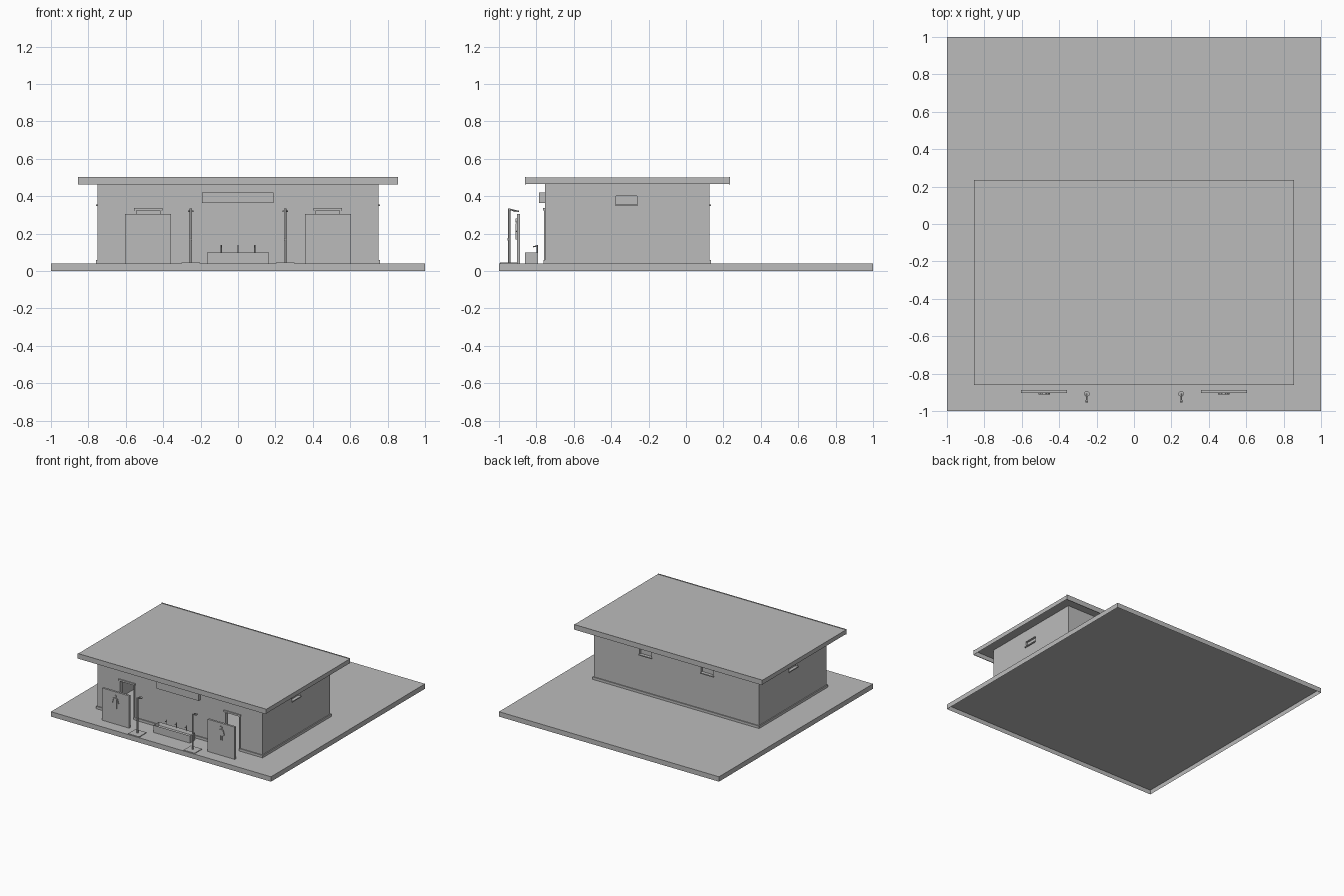
import bpy
import bmesh
import math
from mathutils import Vector, Matrix

cube = bpy.data.objects.get("Cube")
if cube:
    bpy.data.objects.remove(cube, do_unlink=True)

grey = bpy.data.materials.new("plain grey")
grey.use_nodes = True
grey.diffuse_color = (0.5, 0.5, 0.5, 1)
grey.node_tree.nodes["Principled BSDF"].inputs["Base Color"].default_value = (0.5, 0.5, 0.5, 1)


def finish(name, bm):
    bmesh.ops.recalc_face_normals(bm, faces=bm.faces)
    mesh = bpy.data.meshes.new(name)
    bm.to_mesh(mesh)
    bm.free()
    mesh.materials.append(grey)
    ob = bpy.data.objects.new(name, mesh)
    bpy.context.collection.objects.link(ob)
    return ob


def box(name, x, y, z, hollow=None, rim=0.005, depth=0.0):
    """Box from (min, max) pairs; hollow 1 or -1 sinks the top or the bottom face."""
    bm = bmesh.new()
    bmesh.ops.create_cube(bm, size=1)
    for v in bm.verts:
        v.co = [r[0] + (c + 0.5) * (r[1] - r[0]) for c, r in zip(v.co, (x, y, z))]
    if hollow:
        bm.normal_update()
        face = max(bm.faces, key=lambda f: f.normal.z * hollow)
        bmesh.ops.inset_region(bm, faces=[face], thickness=rim)
        for v in face.verts:
            v.co.z -= hollow * depth
    return finish(name, bm)


def rod(name, a, b, radius, sides=12):
    a, b = Vector(a), Vector(b)
    bm = bmesh.new()
    turn = (b - a).to_track_quat("Z", "Y").to_matrix().to_4x4()
    bmesh.ops.create_cone(bm, cap_ends=True, segments=sides, radius1=radius, radius2=radius,
                          depth=(b - a).length, matrix=Matrix.Translation((a + b) / 2) @ turn)
    return finish(name, bm)


def plate(name, points, y, thick):
    """Flat outline in x and z, standing upright at y and extruded forward."""
    bm = bmesh.new()
    face = bm.faces.new([bm.verts.new((px, y, pz)) for px, pz in points])
    new = bmesh.ops.extrude_face_region(bm, geom=[face])["geom"]
    bmesh.ops.translate(bm, vec=(0, -thick, 0),
                        verts=[v for v in new if isinstance(v, bmesh.types.BMVert)])
    return finish(name, bm)


def cut(target, cutter):
    mod = target.modifiers.new("cut", "BOOLEAN")
    mod.operation = "DIFFERENCE"
    mod.solver = "EXACT"
    mod.object = cutter
    cutter.hide_render = True
    bpy.context.view_layer.objects.active = target
    bpy.ops.object.modifier_apply(modifier=mod.name)
    bpy.data.objects.remove(cutter, do_unlink=True)


# Ground slab and roof, both open underneath
G = 0.04
box("ground_slab", (-1, 1), (-1, 1), (0, G), -1, 0.004, 0.034)
box("roof", (-0.855, 0.855), (-0.855, 0.23), (0.465, 0.5), -1, 0.004, 0.03)
for name, y in (("front_fascia", -0.86), ("back_fascia", 0.23)):
    box(name, (-0.855, 0.855), (y, y + 0.005), (0.462, 0.504))

# Hollow building with door and window openings
W, F, B, T = 0.75, -0.755, 0.125, 0.03
walls = box("walls", (-W, W), (F, B), (G, 0.495))
cut(walls, box("room_cutter", (-W + T, W - T), (F + T, B - T), (G - 0.01, 0.52)))
for side in (-1, 1):
    d = side * 0.48
    cut(walls, box("door_cutter", (d - 0.065, d + 0.065), (F - 0.05, F + 0.06), (G - 0.01, 0.325)))
    w = side * 0.28
    cut(walls, box("window_cutter", (w - 0.055, w + 0.055), (B - 0.06, B + 0.05), (0.355, 0.4)))
    xs = sorted((side * (W - 0.06), side * (W + 0.05)))
    cut(walls, box("side_window_cutter", xs, (-0.373, -0.263), (0.355, 0.4)))
box("partition", (-0.015, 0.015), (F + T, B - T), (G, 0.49))

for side, label in ((-1, "right"), (1, "left")):
    # Windows: recessed pane and projecting sill
    w = side * 0.28
    box(label + "_back_pane", (w - 0.055, w + 0.055), (B - 0.025, B - 0.017), (0.355, 0.4))
    box(label + "_back_sill", (w - 0.06, w + 0.06), (B - 0.017, B + 0.009), (0.349, 0.357))
    xs = sorted((side * (W - 0.025), side * (W - 0.017)))
    box(label + "_side_pane", xs, (-0.373, -0.263), (0.355, 0.4))
    xs = sorted((side * (W - 0.017), side * (W + 0.009)))
    box(label + "_side_sill", xs, (-0.378, -0.258), (0.349, 0.357))

    # Door frame
    d = side * 0.48
    for edge in (-1, 1):
        xs = sorted((d + edge * 0.062, d + edge * 0.072))
        box(label + "_door_jamb", xs, (F - 0.005, F + T), (G, 0.325))
    box(label + "_door_header", (d - 0.076, d + 0.076), (F - 0.009, F + T), (0.323, 0.337))

    # Skirting on the side and on the front beside the door
    xs = sorted((side * W, side * (W + 0.008)))
    box(label + "_skirting", xs, (F - 0.008, B + 0.008), (G, 0.06))
    xs = sorted((d + side * 0.072, side * W))
    box(label + "_front_skirting", xs, (F - 0.008, F), (G, 0.06))

    # Privacy screen
    box(label + "_screen", (d - 0.123, d + 0.123), (-0.904, -0.887), (G, 0.305))

    # Shower: tray, post, arm and head
    s = side * 0.252
    box(label + "_shower_tray", (s - 0.05, s + 0.05), (-0.995, -0.9), (G, 0.045))
    rod(label + "_shower_post", (s, -0.945, G), (s, -0.945, 0.335), 0.006)
    rod(label + "_shower_arm", (s, -0.947, 0.33), (s, -0.908, 0.322), 0.004)
    rod(label + "_shower_head", (s, -0.908, 0.316), (s, -0.908, 0.323), 0.015, 20)
    rod(label + "_shower_valve", (s, -0.955, 0.17), (s, -0.94, 0.17), 0.006)

    # Raised figure on the screen
    y, thick = -0.904, 0.007
    rod(label + "_figure_head", (d, y, 0.27), (d, y - thick, 0.27), 0.011, 16)
    hip = 0.014 if side < 0 else 0.027
    plate(label + "_figure_body", [(d - 0.014, 0.255), (d + 0.014, 0.255),
                                   (d + hip, 0.208), (d - hip, 0.208)], y, thick)
    for edge in (-1, 1):
        plate(label + "_figure_arm", [(d + edge * a, b) for a, b in
              ((0.014, 0.255), (0.02, 0.253), (0.031, 0.215), (0.025, 0.212))], y, thick)
        xs = sorted((d + edge * 0.002, d + edge * 0.012))
        box(label + "_figure_leg", xs, (y - thick, y), (0.168, 0.208))

box("middle_front_skirting", (-0.408, 0.408), (F - 0.008, F), (G, 0.06))
box("back_skirting", (-W, W), (B, B + 0.008), (G, 0.06))

# Blank sign board above the basin
box("sign_board", (-0.193, 0.19), (-0.785, F), (0.365, 0.42))

# Wash trough with three taps
box("wash_trough", (-0.165, 0.165), (-0.861, -0.791), (G, 0.1), 1, 0.01, 0.025)
for x in (-0.09, 0, 0.09):
    rod("tap_pipe", (x, -0.796, 0.098), (x, -0.796, 0.14), 0.0035, 10)
    rod("tap_spout", (x, -0.796, 0.134), (x, -0.818, 0.13), 0.003, 10)

# Smooth the round parts
bpy.ops.object.select_all(action="DESELECT")
for ob in bpy.context.collection.objects:
    if ob.type == "MESH" and any(k in ob.name for k in ("shower_", "tap_", "figure_head")):
        ob.select_set(True)
        bpy.context.view_layer.objects.active = ob
bpy.ops.object.shade_smooth_by_angle(angle=math.radians(35))
